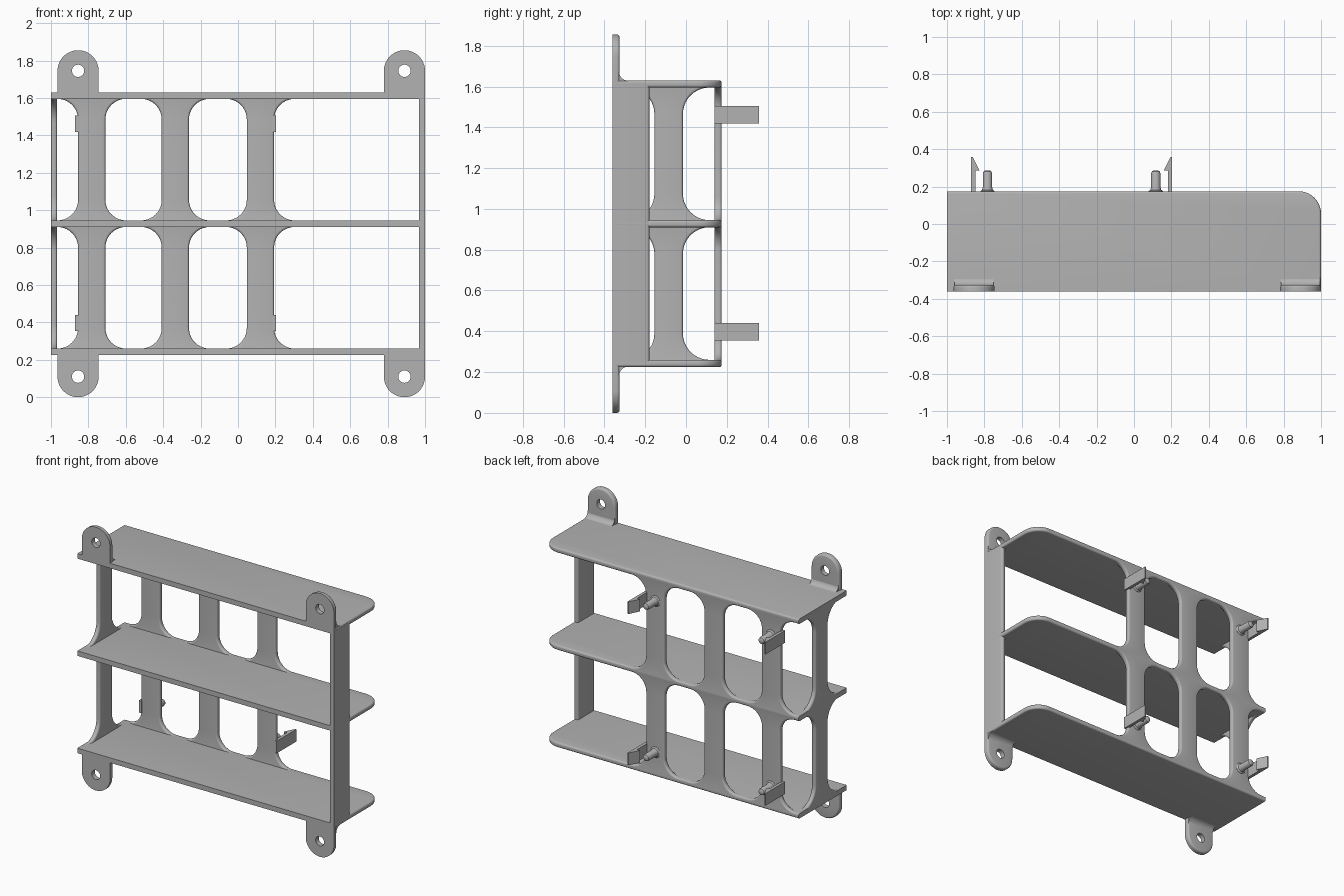
import bpy, bmesh
from math import sin, cos, radians
from mathutils import Matrix

cube = bpy.data.objects.get("Cube")
if cube:
    bpy.data.objects.remove(cube, do_unlink=True)

grey = bpy.data.materials.new("plain grey")
grey.use_nodes = True
grey.diffuse_color = (0.45, 0.45, 0.45, 1)
grey.node_tree.nodes["Principled BSDF"].inputs["Base Color"].default_value = (0.45, 0.45, 0.45, 1)

FRONT, BACK, MID = -0.36, 0.175, 0.9275
THICK = 0.035
SHELVES = [0.225, 0.91, 1.595]
parts = []


def arc(cx, cy, r, a0, a1, n=10):
    steps = [radians(a0 + (a1 - a0) * i / n) for i in range(n + 1)]
    return [(cx + r * cos(a), cy + r * sin(a)) for a in steps]


def finish(name, bm):
    bmesh.ops.recalc_face_normals(bm, faces=bm.faces)
    mesh = bpy.data.meshes.new(name)
    bm.to_mesh(mesh)
    bm.free()
    mesh.materials.append(grey)
    ob = bpy.data.objects.new(name, mesh)
    bpy.context.collection.objects.link(ob)
    parts.append(ob)
    return ob


def plate(name, outline, axis, lo, hi, soft=None, r=0.012):
    """Extrude a flat outline along an axis; round the edges that soft picks."""
    bm = bmesh.new()

    def place(p, d):
        co = list(p)
        co.insert(axis, d)
        return co

    face = bm.faces.new([bm.verts.new(place(p, lo)) for p in outline])
    new = bmesh.ops.extrude_face_region(bm, geom=[face])["geom"]
    for v in new:
        if isinstance(v, bmesh.types.BMVert):
            v.co[axis] = hi
    bmesh.ops.recalc_face_normals(bm, faces=bm.faces)
    if soft:
        edges = [e for e in bm.edges if soft(e.verts[0].co, e.verts[1].co)]
        bmesh.ops.bevel(bm, geom=edges, offset=r, segments=4, profile=0.5,
                        affect='EDGES', clamp_overlap=False)
    return finish(name, bm)


def flip(pts, low):
    """Mirror the z of an outline about mid height for the low copy."""
    return [(u, 2 * MID - z) for u, z in pts] if low else pts


# Shelves, with one rounded back corner
shelf_outline = ([(-1, FRONT), (1, FRONT)] + arc(0.88, BACK - 0.12, 0.12, 0, 90)
                 + [(-1, BACK)])
for i, z in enumerate(SHELVES):
    plate(f"shelf_{i + 1}", shelf_outline, 2, z, z + THICK,
          lambda a, b: abs(a.z - b.z) < 1e-4 and (a.y + b.y) / 2 > FRONT + 0.01
          and a.x + b.x > -1.99)


# Columns that flare where they meet the shelves
def column(name, u0, u1, z0, z1, r, axis, lo, hi):
    e = 0.015
    pts = ([(u0 - r, z0 - e), (u1 + r, z0 - e)]
           + arc(u1 + r, z0 + r, r, 270, 180) + arc(u1 + r, z1 - r, r, 180, 90)
           + [(u1 + r, z1 + e), (u0 - r, z1 + e)]
           + arc(u0 - r, z1 - r, r, 90, 0) + arc(u0 - r, z0 + r, r, 0, -90))
    plate(name, pts, axis, lo, hi,
          lambda a, b: abs(a[axis] - b[axis]) < 1e-4
          and min(a.z, b.z) > z0 - 0.005 and max(a.z, b.z) < z1 + 0.005)


for bay in range(2):
    z0, z1 = SHELVES[bay] + THICK, SHELVES[bay + 1]
    for i, x in enumerate((-0.782, -0.335, 0.12)):
        column(f"back_column_{bay + 1}_{i + 1}", x - 0.073, x + 0.073,
               z0, z1, 0.11, 1, BACK - THICK, BACK)
    column(f"right_side_column_{bay + 1}", -0.155, -0.015, z0, z1, 0.13, 0, -1, -0.967)

# Solid strip on the left side
plate("left_side_wall", [(0.967, FRONT), (1, FRONT), (1, -0.18), (0.967, -0.18)], 2,
      SHELVES[0] + 0.01, SHELVES[2] + 0.025,
      lambda a, b: abs(a.z - b.z) > 0.1 and a.y > -0.2)

# Mounting ears with screw holes and a fillet at the shelf
for low in (False, True):
    level = "lower" if low else "upper"
    for side, x in (("right", -0.855), ("left", 0.89)):
        pts = [(x - 0.11, 1.6), (x + 0.11, 1.6)] + arc(x, 1.745, 0.11, 0, 180, 24)
        ear = plate(f"{level}_{side}_ear", flip(pts, low), 1, FRONT, FRONT + 0.035,
                    lambda a, b: min(a.y, b.y) > FRONT + 0.03
                    and max(abs(a.z - MID), abs(b.z - MID)) > 0.7, 0.014)
        hole = plate("hole_cutter", flip(arc(x, 1.745, 0.033, 0, 345, 23), low),
                     1, FRONT - 0.1, FRONT + 0.1)
        parts.remove(hole)
        mod = ear.modifiers.new("hole", 'BOOLEAN')
        mod.operation, mod.solver, mod.object = 'DIFFERENCE', 'EXACT', hole
        bpy.context.view_layer.objects.active = ear
        bpy.ops.object.modifier_apply(modifier="hole")
        bpy.data.objects.remove(hole, do_unlink=True)
        y = FRONT + 0.033
        fillet = [(y - 0.01, 1.62), (y - 0.01, 1.67)] + arc(y + 0.042, 1.671, 0.042, 180, 270) \
            + [(y + 0.042, 1.62)]
        plate(f"{level}_{side}_ear_fillet", flip(fillet, low), 0, x - 0.105, x + 0.105)


# Snap clips and locating pegs on the back
CENTRE = -0.3335
clip = [(0.537, 0.14), (0.537, 0.358), (0.529, 0.358), (0.493, 0.286),
        (0.515, 0.286), (0.515, 0.14)]
peg = [(0.04, 0.165), (0.038, 0.176), (0.029, 0.183), (0.025, 0.197),
       (0.025, 0.27), (0.021, 0.281), (0.012, 0.287), (0, 0.287)]
for level, z in (("lower", 0.397), ("upper", 1.462)):
    for side, s in (("right", -1), ("left", 1)):
        plate(f"{level}_{side}_clip", [(CENTRE + s * u, y) for u, y in clip],
              2, z - 0.043, z + 0.043)
        bm = bmesh.new()
        x = CENTRE + s * 0.45
        ring = [bm.verts.new((x + r, y, z)) for r, y in peg]
        edges = [bm.edges.new(pair) for pair in zip(ring, ring[1:])]
        bmesh.ops.spin(bm, geom=ring + edges, cent=(x, 0, z), axis=(0, 1, 0),
                       angle=radians(360), steps=20, use_duplicate=False)
        bmesh.ops.remove_doubles(bm, verts=bm.verts, dist=1e-4)
        finish(f"{level}_{side}_peg", bm)

# Smooth the rounded surfaces and keep the corners crisp
bpy.ops.object.select_all(action='DESELECT')
for ob in parts:
    ob.select_set(True)
bpy.context.view_layer.objects.active = parts[0]
bpy.ops.object.shade_smooth_by_angle(angle=radians(35))
